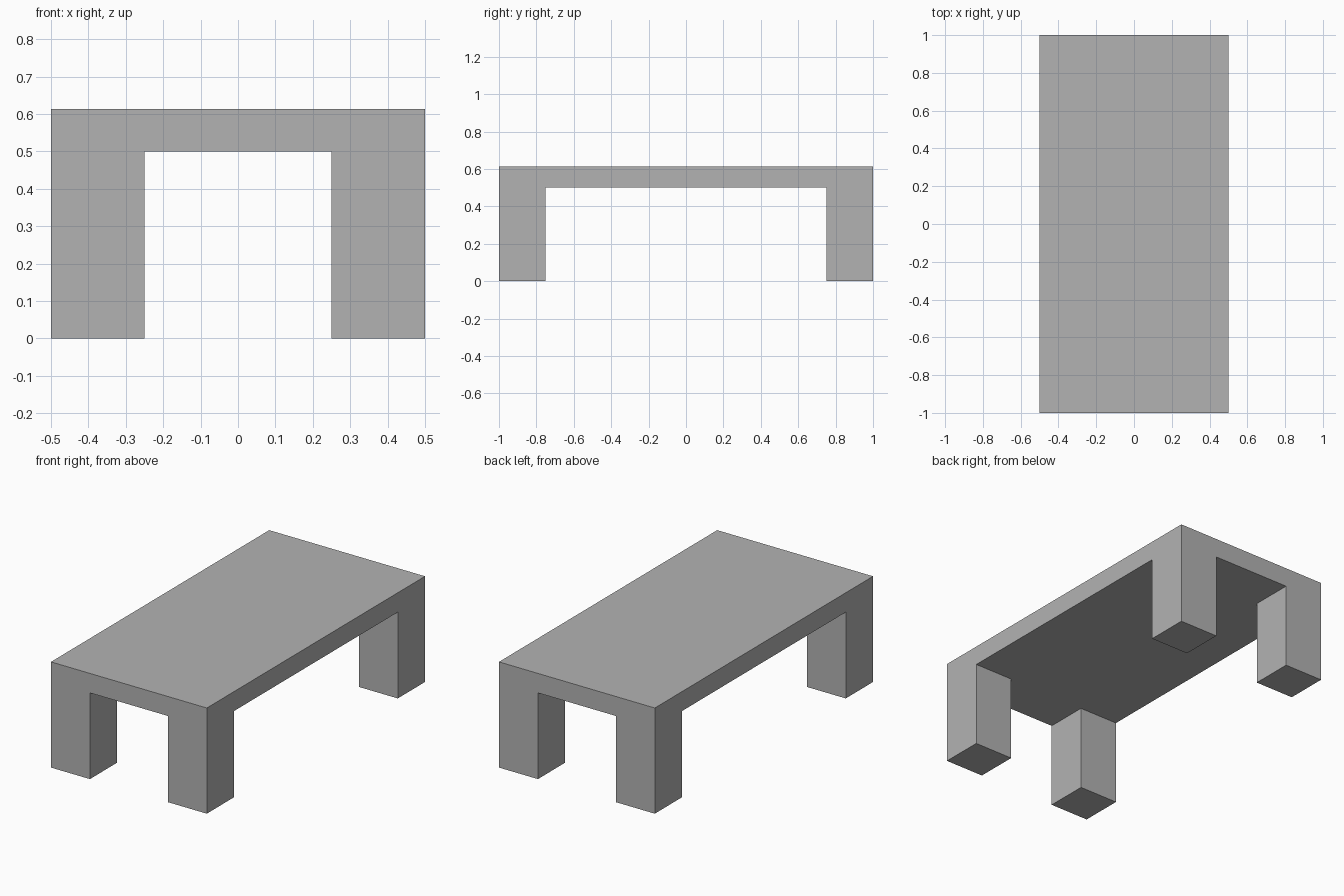
import bpy
import bmesh
import math
from mathutils import Vector

cube = bpy.data.objects.get("Cube")
if cube:
    bpy.data.objects.remove(cube, do_unlink=True)

WIDTH, LENGTH, HEIGHT = 1.0, 2.0, 0.613
LEG, LEG_HEIGHT = 0.25, 0.5

# Single grey finish
grey = bpy.data.materials.new("plain_grey")
grey.use_nodes = True
colour = (0.45, 0.45, 0.45, 1)
grey.diffuse_color = colour
grey.node_tree.nodes["Principled BSDF"].inputs["Base Color"].default_value = colour

# Table top: a flat slab whose plan is split where the legs meet it
bm = bmesh.new()
bmesh.ops.create_cube(bm, size=1)
bmesh.ops.scale(bm, verts=bm.verts, vec=(WIDTH, LENGTH, HEIGHT - LEG_HEIGHT))
bmesh.ops.translate(bm, verts=bm.verts, vec=(0, 0, (HEIGHT + LEG_HEIGHT) / 2))
for axis, half in ((Vector((1, 0, 0)), WIDTH / 2), (Vector((0, 1, 0)), LENGTH / 2)):
    for side in (-1, 1):
        bmesh.ops.bisect_plane(bm, geom=bm.verts[:] + bm.edges[:] + bm.faces[:],
                               plane_co=axis * side * (half - LEG), plane_no=axis)

# Four square legs: the corner cells of the underside drawn down to the floor
bm.normal_update()
corners = []
for face in bm.faces:
    c = face.calc_center_median()
    if face.normal.z < -0.9 and abs(c.x) > WIDTH / 2 - LEG and abs(c.y) > LENGTH / 2 - LEG:
        corners.append(face)
for face in corners:
    leg = bmesh.ops.extrude_discrete_faces(bm, faces=[face])["faces"][0]
    bmesh.ops.translate(bm, verts=leg.verts, vec=(0, 0, -LEG_HEIGHT))

# Merge coplanar pieces so the sides run unbroken from top to floor
bmesh.ops.remove_doubles(bm, verts=bm.verts, dist=0.0001)
bmesh.ops.dissolve_limit(bm, angle_limit=math.radians(1), verts=bm.verts, edges=bm.edges)
bmesh.ops.recalc_face_normals(bm, faces=bm.faces)

mesh = bpy.data.meshes.new("table")
bm.to_mesh(mesh)
bm.free()
mesh.materials.append(grey)
bpy.context.collection.objects.link(bpy.data.objects.new("table", mesh))
